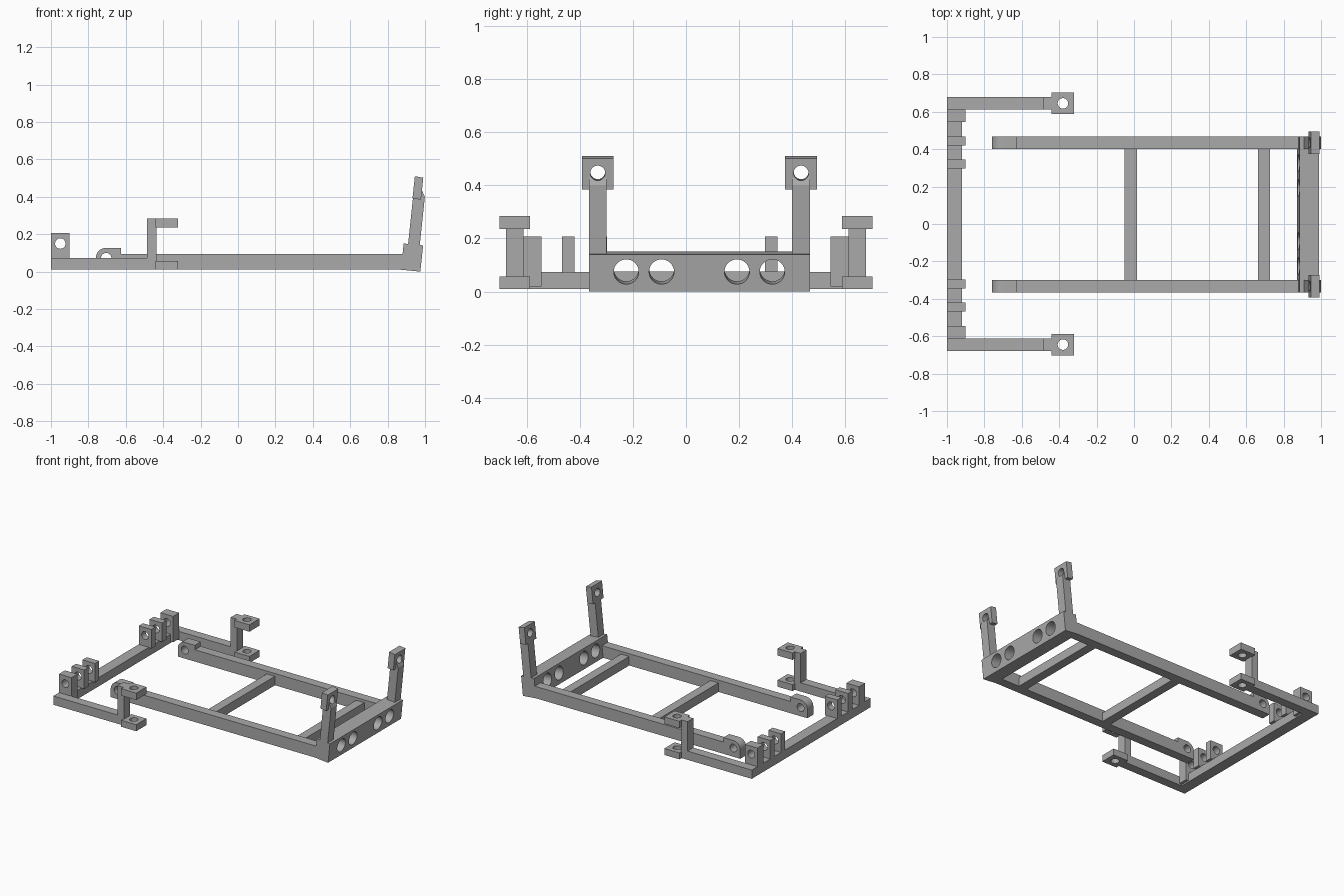
import bpy, bmesh, math
from mathutils import Matrix, Vector

cube = bpy.data.objects.get("Cube")
if cube:
    bpy.data.objects.remove(cube, do_unlink=True)

grey = bpy.data.materials.new("matte_grey")
grey.use_nodes = True
colour = (0.4, 0.4, 0.4, 1)
grey.diffuse_color = colour
grey.node_tree.nodes["Principled BSDF"].inputs["Base Color"].default_value = colour

TILT = math.atan(0.105)      # outward lean of the end plate and posts
AXIS = {"x": Vector((1, 0, 0)), "y": Vector((0, 1, 0)), "z": Vector((0, 0, 1)),
        "lean": Vector((math.cos(TILT), 0, -math.sin(TILT)))}


def add_object(name, bm):
    bmesh.ops.recalc_face_normals(bm, faces=bm.faces)
    mesh = bpy.data.meshes.new(name)
    bm.to_mesh(mesh)
    bm.free()
    mesh.materials.append(grey)
    obj = bpy.data.objects.new(name, mesh)
    bpy.context.collection.objects.link(obj)
    return obj


def prism(name, profile, y0, y1):
    """Extrude an x-z outline from y0 to y1."""
    bm = bmesh.new()
    face = bm.faces.new([bm.verts.new((x, y0, z)) for x, z in profile])
    new = bmesh.ops.extrude_face_region(bm, geom=[face])["geom"]
    bmesh.ops.translate(bm, vec=(0, y1 - y0, 0),
                        verts=[v for v in new if isinstance(v, bmesh.types.BMVert)])
    return add_object(name, bm)


def box(name, x, y, z):
    return prism(name, [(x[0], z[0]), (x[1], z[0]), (x[1], z[1]), (x[0], z[1])], *y)


def bore(obj, centres, axis, radius=0.028):
    """Cut round through-holes along an axis."""
    bm = bmesh.new()
    turn = AXIS["z"].rotation_difference(AXIS[axis]).to_matrix().to_4x4()
    for c in centres:
        bmesh.ops.create_cone(bm, cap_ends=True, segments=32, radius1=radius,
                              radius2=radius, depth=0.24,
                              matrix=Matrix.Translation(c) @ turn)
    cutter = add_object("hole_cutter", bm)
    cutter.hide_render = True
    mod = obj.modifiers.new("holes", "BOOLEAN")
    mod.operation, mod.solver, mod.object = "DIFFERENCE", "EXACT", cutter
    graph = bpy.context.evaluated_depsgraph_get()
    mesh = bpy.data.meshes.new_from_object(obj.evaluated_get(graph))
    obj.modifiers.clear()
    obj.data = mesh
    bpy.data.objects.remove(cutter, do_unlink=True)
    bpy.ops.object.select_all(action="DESELECT")
    obj.select_set(True)
    bpy.context.view_layer.objects.active = obj
    bpy.ops.object.shade_smooth_by_angle(angle=math.radians(30))


def span(side, a, b):
    return sorted((side * a, side * b))


# Outer U-shaped frame with hinge tabs and clamp pads
box("outer_beam", (-1, -0.92), (-0.678, 0.678), (0.01, 0.073))
for side, label in ((1, "left"), (-1, "right")):
    arm_y = span(side, 0.612, 0.678)
    box(f"{label}_outer_arm", (-0.92, -0.435), arm_y, (0.01, 0.073))
    box(f"{label}_clamp_post", (-0.487, -0.435), arm_y, (0.073, 0.285))
    for level, z in (("lower", (0.01, 0.057)), ("upper", (0.235, 0.285))):
        pad = box(f"{label}_{level}_clamp_pad", (-0.44, -0.32), span(side, 0.587, 0.703), z)
        bore(pad, [(-0.38, side * 0.645, sum(z) / 2)], "z")
    tabs = (("inner", 0.297, 0.345, 0.07), ("middle", 0.42, 0.468, 0.07),
            ("outer", 0.545, 0.613, 0.02))
    for place, a, b, base in tabs:
        tab = box(f"{label}_{place}_hinge_tab", (-1, -0.9), span(side, a, b), (base, 0.207))
        bore(tab, [(-0.95, side * (a + b) / 2, 0.15)], "y")

# Inner frame: two rails with rounded hinge ends, and leaning posts
arc = [(-0.705 - 0.055 * math.cos(t), 0.072 + 0.055 * math.sin(t))
       for t in (math.pi / 2 * i / 10 for i in range(11))]
rail_outline = ([(-0.76, 0.01)] + arc
                + [(-0.625, 0.127), (-0.625, 0.095), (0.95, 0.095), (0.95, 0.01)])


def lean(x, z):
    return x + z * math.tan(TILT), z


post_outline = [lean(0.894, 0.01), lean(0.957, 0.01), lean(0.957, 0.4),
                lean(0.94, 0.43), lean(0.894, 0.42)]
pad_outline = [lean(0.892, 0.39), lean(0.938, 0.385), lean(0.938, 0.502), lean(0.892, 0.51)]
for label, y0, y1 in (("left", 0.4, 0.467), ("right", -0.366, -0.299)):
    mid = (y0 + y1) / 2
    rail = prism(f"{label}_rail", rail_outline, y0, y1)
    bore(rail, [(-0.705, mid, 0.072)], "y")
    eye = (0.962, mid, 0.449)
    post = prism(f"{label}_post", post_outline, y0, y1)
    bore(post, [eye], "lean")
    pad = prism(f"{label}_post_pad", pad_outline, mid - 0.06, mid + 0.06)
    bore(pad, [eye], "lean")

# Cross bars between the rails
for label, x in (("middle", -0.05), ("rear", 0.663)):
    box(f"{label}_cross_bar", (x, x + 0.065), (-0.3, 0.401), (0.01, 0.075))

# Thick leaning end plate with four round holes
plate = prism("end_plate", [lean(0.87, 0.01), lean(0.975, 0), lean(0.975, 0.14),
                            lean(0.87, 0.15)], -0.366, 0.467)
bore(plate, [(0.93, y, 0.08) for y in (-0.225, -0.092, 0.192, 0.325)], "lean", 0.047)
